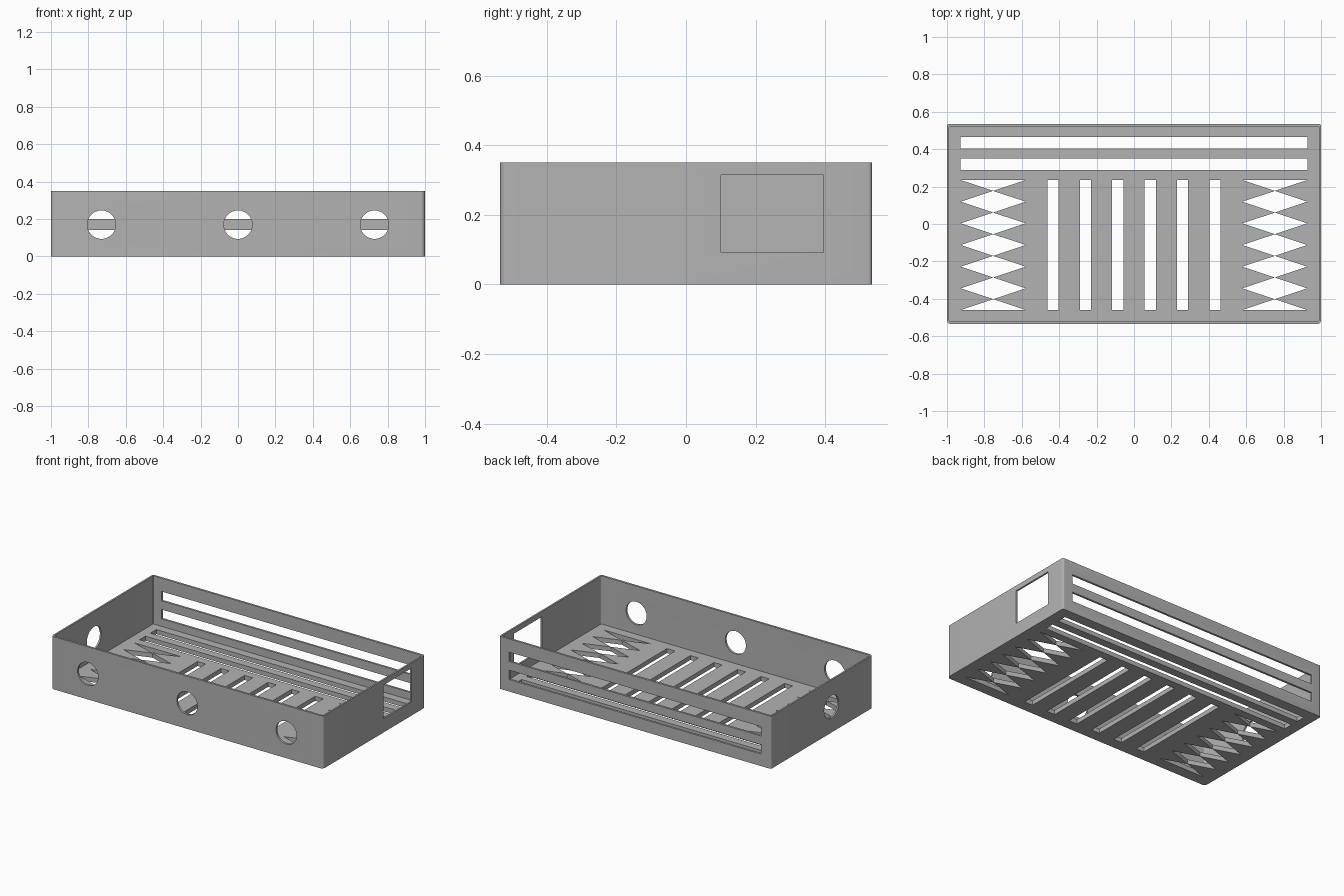
import bpy, bmesh, math
from mathutils import Vector, Matrix

cube = bpy.data.objects.get("Cube")
if cube:
    bpy.data.objects.remove(cube, do_unlink=True)

HX, HY, HEIGHT = 1.0, 0.535, 0.35
WALL_X, WALL_Y, FLOOR = 0.011, 0.014, 0.03

grey = bpy.data.materials.new("plain grey")
grey.use_nodes = True
colour = (0.45, 0.45, 0.45, 1)
grey.diffuse_color = colour
grey.node_tree.nodes["Principled BSDF"].inputs["Base Color"].default_value = colour


def prism(bm, outline, low, high):
    """Extrude a closed xy outline from z = low to z = high."""
    face = bm.faces.new([bm.verts.new((x, y, low)) for x, y in outline])
    top = bmesh.ops.extrude_face_region(bm, geom=[face])["geom"]
    verts = [v for v in top if isinstance(v, bmesh.types.BMVert)]
    bmesh.ops.translate(bm, verts=verts, vec=(0, 0, high - low))


def box(bm, x0, x1, y0, y1, z0, z1):
    prism(bm, [(x0, y0), (x1, y0), (x1, y1), (x0, y1)], z0, z1)


def cylinder(bm, centre, axis, radius, depth):
    turn = Vector((0, 0, 1)).rotation_difference(Vector(axis)).to_matrix().to_4x4()
    bmesh.ops.create_cone(bm, cap_ends=True, segments=48, radius1=radius, radius2=radius,
                          depth=depth, matrix=Matrix.Translation(centre) @ turn)


def rounded(hx, hy, front_r, back_r, steps=6):
    """Rectangle outline with separate front and back corner radii."""
    points = []
    corners = [(1, 1, back_r), (-1, 1, back_r), (-1, -1, front_r), (1, -1, front_r)]
    for i, (sx, sy, r) in enumerate(corners):
        for k in range(steps + 1):
            a = (i + k / steps) * math.pi / 2
            points.append((sx * (hx - r) + r * math.cos(a), sy * (hy - r) + r * math.sin(a)))
    return points


def finish(bm, name):
    bmesh.ops.recalc_face_normals(bm, faces=bm.faces)
    mesh = bpy.data.meshes.new(name)
    bm.to_mesh(mesh)
    bm.free()
    mesh.materials.append(grey)
    obj = bpy.data.objects.new(name, mesh)
    bpy.context.collection.objects.link(obj)
    return obj


# Solid body
bm = bmesh.new()
prism(bm, rounded(HX, HY, 0.022, 0.012), 0, HEIGHT)
tray = finish(bm, "tray")

# Inner hollow
bm = bmesh.new()
prism(bm, rounded(HX - WALL_X, HY - WALL_Y, 0.01, 0.004), FLOOR, HEIGHT + 0.1)
cutters = [finish(bm, "hollow_cutter")]

# Long slots at the back of the floor and in the back wall
bm = bmesh.new()
for y in (0.32, 0.435):
    box(bm, -0.927, 0.927, y - 0.031, y + 0.031, -0.1, 0.05)
for z in (0.111, 0.231):
    box(bm, -0.927, 0.927, 0.5, 0.6, z - 0.031, z + 0.031)

# Short slots across the middle of the floor
for i in range(6):
    x = (i - 2.5) * 0.173
    box(bm, x - 0.03, x + 0.03, -0.46, 0.235, -0.1, 0.05)

# Window in the left wall, round holes in the front and right walls
box(bm, 0.9, 1.1, 0.1, 0.395, 0.092, 0.315)
for x in (-0.73, 0, 0.73):
    cylinder(bm, (x, -HY, 0.17), (0, 1, 0), 0.076, 0.1)
cylinder(bm, (-HX, -0.1, 0.172), (1, 0, 0), 0.076, 0.1)
cutters.append(finish(bm, "opening_cutter"))

# Columns of diamond openings, half diamonds at both ends
bm = bmesh.new()
pitch = 0.1158
for side in (-1, 1):
    for i in range(7):
        x, y = side * 0.753, 0.235 - i * pitch
        up = 0 if i == 0 else pitch * 0.498
        down = 0 if i == 6 else pitch * 0.498
        outline = [(x - 0.174, y)]
        outline += [(x, y - down)] if down else []
        outline += [(x + 0.174, y)]
        outline += [(x, y + up)] if up else []
        prism(bm, outline, -0.1, 0.05)
cutters.append(finish(bm, "diamond_cutter"))

# Cut everything out of the body, then drop the cutters
bpy.context.view_layer.objects.active = tray
tray.select_set(True)
for cutter in cutters:
    cutter.hide_render = True
    mod = tray.modifiers.new(cutter.name, "BOOLEAN")
    mod.operation = "DIFFERENCE"
    mod.solver = "EXACT"
    mod.object = cutter
    bpy.ops.object.modifier_apply(modifier=mod.name)
    bpy.data.objects.remove(cutter, do_unlink=True)

bpy.ops.object.select_all(action="DESELECT")
tray.select_set(True)
bpy.ops.object.shade_smooth_by_angle(angle=math.radians(30))
